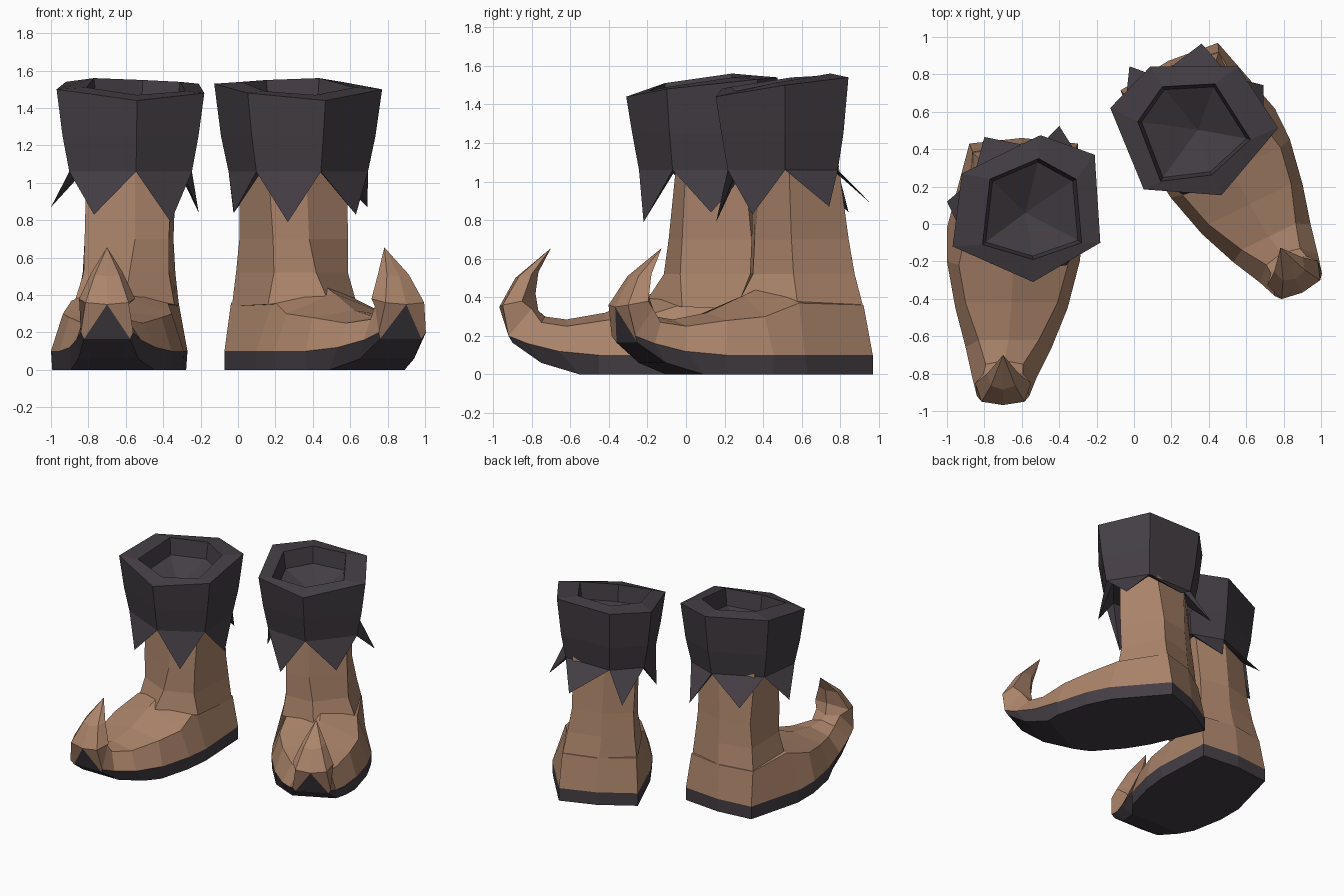
import bpy, bmesh, math
from mathutils import Matrix, Vector

if "Cube" in bpy.data.objects:
    bpy.data.objects.remove(bpy.data.objects["Cube"])


def material(name, col):
    m = bpy.data.materials.new(name)
    m.diffuse_color = (*col, 1)
    m.use_nodes = True
    m.node_tree.nodes["Principled BSDF"].inputs["Base Color"].default_value = m.diffuse_color
    return m


LEATHER = material("brown leather", (0.41, 0.232, 0.145))
DARK = material("dark charcoal", (0.058, 0.048, 0.058))


def finish(name, bm, mats, xf):
    bmesh.ops.remove_doubles(bm, verts=bm.verts, dist=0.0005)
    bm.transform(xf)
    bmesh.ops.recalc_face_normals(bm, faces=bm.faces)
    me = bpy.data.meshes.new(name)
    bm.to_mesh(me)
    bm.free()
    for m in mats:
        me.materials.append(m)
    ob = bpy.data.objects.new(name, me)
    bpy.context.collection.objects.link(ob)
    return ob


def loft(bm, rings, rule=lambda r, i: 0):
    vs = [[bm.verts.new(p) for p in ring] for ring in rings]
    n = len(vs[0])
    for r in range(len(vs) - 1):
        for i in range(n):
            j = (i + 1) % n
            f = bm.faces.new((vs[r][i], vs[r][j], vs[r + 1][j], vs[r + 1][i]))
            f.material_index = rule(r, i)
    return vs


# Foot stations from heel to curled tip: left x, right x, bottom (y, z),
# sole top (y, z), crease (y, z), ridge (y, z), bottom and crease width factors
FOOT = [
    (-.60, -.60, .46, 0, .46, .1, .43, .36, .43, .36, 1, 1),
    (-.88, -.30, .43, 0, .43, .1, .385, .36, .37, .37, 1, .94),
    (-1.0, -.27, 0, 0, -.02, .1, 0, .37, -.05, .47, .98, .70),
    (-1.0, -.29, -.2, 0, -.2, .1, -.22, .30, -.2, .41, .98, .82),
    (-.955, -.355, -.45, 0, -.45, .1, -.42, .28, -.42, .32, .97, .82),
    (-.90, -.44, -.55, 0, -.66, .12, -.62, .25, -.62, .285, .97, .70),
    (-.865, -.52, -.75, .06, -.82, .16, -.75, .27, -.73, .30, .93, .58),
    (-.84, -.56, -.90, .165, -.92, .20, -.80, .34, -.765, .33, .88, .75),
    (-.815, -.585, -.968, .35, -.95, .36, -.85, .38, -.78, .42, 0, 1.3),
    (-.765, -.635, -.885, .50, -.865, .51, -.80, .52, -.765, .53, 0, 1.3),
    (-.70, -.70, -.70, .655, -.70, .655, -.70, .655, -.70, .655, 0, 0),
]


def foot_ring(s):
    xl, xr, yb, zb, ys, zs, yc, zc, yr, zr, wb, wc = s
    m, h = (xl + xr) / 2, (xr - xl) / 2
    return [(m - h * wb, yb, zb), (m - h, ys, zs), (m - h * wc, yc, zc), (m, yr, zr),
            (m + h * wc, yc, zc), (m + h, ys, zs), (m + h * wb, yb, zb)]


def foot_colour(r, i):
    # Sole, its side band and the toe triangle are dark
    return 1 if (i in (0, 5) and r < 7) or (i == 6 and r < 8) else 0


# Leg rings: front, inner front, inner back, back, outer back, outer front
LEG = [
    [(-.60, -.20, .39), (-.34, -.02, .35), (-.315, .37, .34), (-.59, .43, .34),
     (-.865, .385, .34), (-.875, 0, .36)],
    [(-.58, -.115, .52), (-.37, -.03, .52), (-.335, .36, .52), (-.57, .405, .52),
     (-.83, .35, .52), (-.825, 0, .52)],
    [(-.55, -.09, .70), (-.37, -.02, .70), (-.345, .34, .70), (-.57, .39, .70),
     (-.80, .33, .70), (-.82, -.01, .70)],
    [(-.55, -.05, 1.1), (-.35, 0, 1.1), (-.33, .30, 1.1), (-.55, .37, 1.1),
     (-.80, .27, 1.1), (-.81, -.02, 1.1)],
]

# Cuff outlines: outer and inner rim, and the points of the hem
OUTER = [(-.54, -.31, 1.44), (-.18, -.10, 1.48), (-.21, .37, 1.53),
         (-.50, .475, 1.54), (-.92, .27, 1.54), (-.97, -.12, 1.50)]
INNER = [(-.54, -.19, 1.47), (-.28, -.10, 1.49), (-.31, .24, 1.54),
         (-.51, .35, 1.55), (-.77, .24, 1.56), (-.81, -.11, 1.51)]
TIPS = [(-.36, -.22, .79), (-.21, .13, .84), (-.40, .525, .84),
        (-.80, .465, .88), (-1.0, .12, .87), (-.77, -.21, .83)]
AXIS = Vector((-.57, .08, 0))


def scaled(p, k, z):
    q = AXIS + (Vector(p) - AXIS) * k
    return Vector((q.x, q.y, z))


def boot(side, xf):
    # Foot with sole and curled toe
    bm = bmesh.new()
    loft(bm, [foot_ring(s) for s in FOOT], foot_colour)
    finish(side + "_foot", bm, [LEATHER, DARK], xf)

    # Leg shaft
    bm = bmesh.new()
    vs = loft(bm, LEG)
    bm.faces.new(vs[0])
    bm.faces.new(vs[-1])
    finish(side + "_leg", bm, [LEATHER], xf)

    # Cuff with hollow top and pointed hem
    bm = bmesh.new()
    rings = [[scaled(p, .93, p[2] - .13) for p in INNER], INNER, OUTER,
             [scaled(p, .92, 1.25) for p in OUTER],
             [scaled(p, .83, 1.06) for p in OUTER]]
    vs = loft(bm, rings)
    hem = vs[-1]
    under = [bm.verts.new(scaled(p, .68, 1.08)) for p in OUTER]
    centre = bm.verts.new((-.58, .06, 1.28))
    for i in range(6):
        j = (i + 1) % 6
        tip = bm.verts.new(TIPS[i])
        bm.faces.new((centre, vs[0][i], vs[0][j]))
        bm.faces.new((hem[i], hem[j], tip))
        bm.faces.new((hem[i], tip, under[i]))
        bm.faces.new((tip, hem[j], under[j]))
        bm.faces.new((tip, under[j], under[i]))
    bm.faces.new(under)
    finish(side + "_cuff", bm, [DARK], xf)


# One boot straight, the other mirrored and turned outwards
boot("left", Matrix.Identity(4))
boot("right", Matrix.Translation((.31, .5, 0)) @ Matrix.Rotation(math.radians(26), 4, 'Z')
     @ Matrix.Scale(-1, 4, (1, 0, 0)) @ Matrix.Translation((.55, -.07, 0)))
